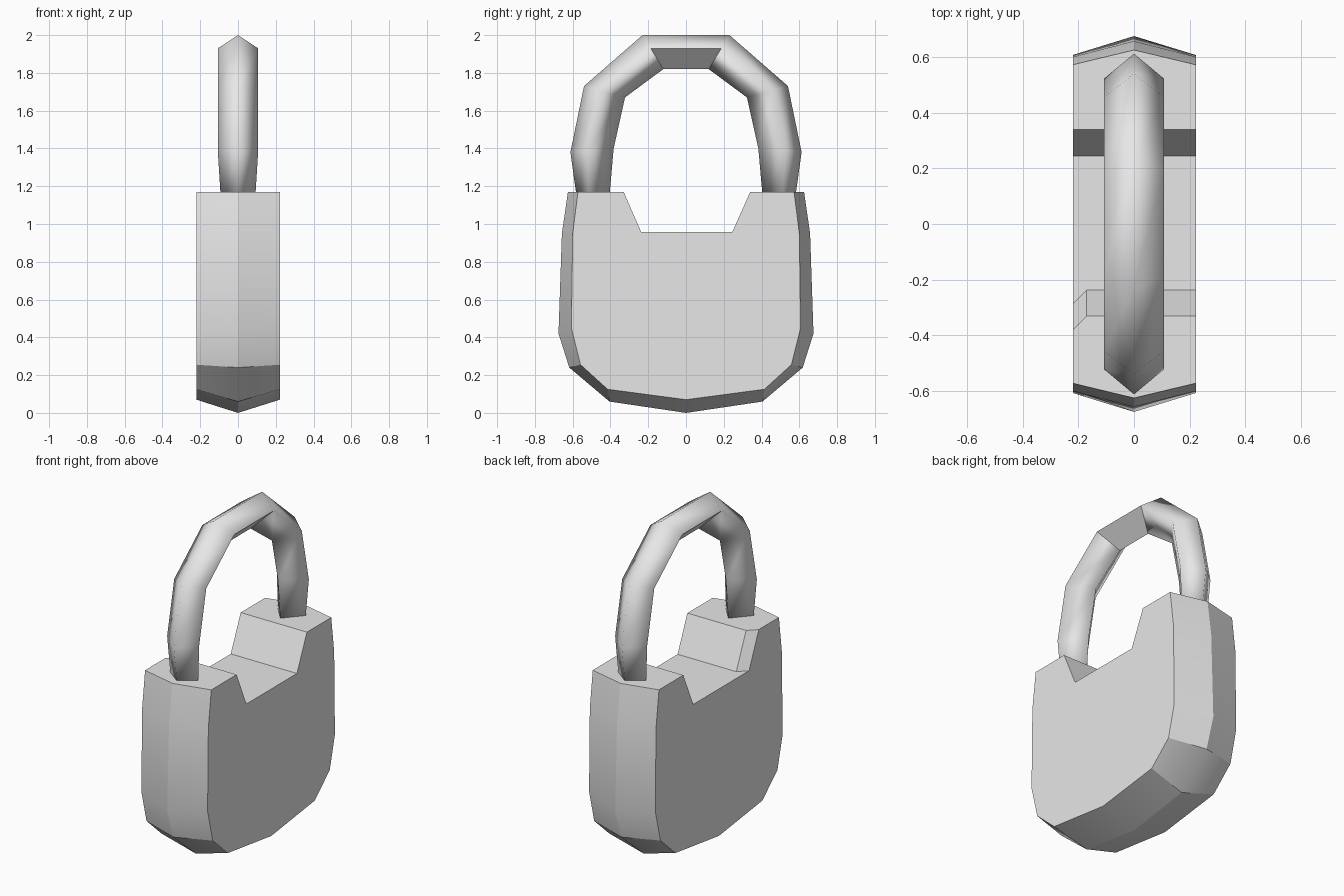
import bpy, bmesh, math

cube = bpy.data.objects.get("Cube")
if cube:
    bpy.data.objects.remove(cube, do_unlink=True)

steel = bpy.data.materials.new("grey_steel")
steel.use_nodes = True
colour = (0.8, 0.8, 0.8, 1)
steel.diffuse_color = colour
steel.node_tree.nodes["Principled BSDF"].inputs["Base Color"].default_value = colour


def loft(name, rings, closed, angle, sharp_rule=None):
    """Join equal-length closed rings into a capped skin."""
    bm = bmesh.new()
    loops = [[bm.verts.new(p) for p in ring] for ring in rings]
    for a, b in zip(loops, loops[1:]):
        for i in range(len(a)):
            j = (i + 1) % len(a)
            bm.faces.new((a[i], a[j], b[j], b[i]))
    if closed:
        bm.faces.new(loops[0])
        bm.faces.new(loops[-1])
    bmesh.ops.recalc_face_normals(bm, faces=bm.faces[:])
    mesh = bpy.data.meshes.new(name)
    bm.to_mesh(mesh)
    bm.free()
    mesh.materials.append(steel)
    obj = bpy.data.objects.new(name, mesh)
    bpy.context.collection.objects.link(obj)
    bpy.ops.object.select_all(action='DESELECT')
    obj.select_set(True)
    bpy.context.view_layer.objects.active = obj
    bpy.ops.object.shade_smooth_by_angle(angle=math.radians(angle))
    return obj


def mirrored(half):
    """Complete a half profile (y, z) listed from the -y end to the middle."""
    return half + [(-y, z) for y, z in reversed(half) if y != 0]


# Lock body: lofted across its width, with a ridge along the middle of the rim
ridge = mirrored([(-.625, 1.17), (-.657, .95), (-.675, .42), (-.618, .24), (-.405, .06), (0, .0)])
side = mirrored([(-.572, 1.17), (-.6, .95), (-.607, .45), (-.558, .255), (-.415, .125), (0, .07)])
notch = [(.34, 1.17), (.245, .957), (-.237, .957), (-.33, 1.17)]


def body_ring(x, blend, chamfer=0):
    rim = [(x, a[0] + (b[0] - a[0]) * blend, a[1] + (b[1] - a[1]) * blend)
           for a, b in zip(ridge, side)]
    cut = [(x, y - (chamfer if y < 0 else 0), z) for y, z in notch]
    return rim + cut


loft("lock_body", [body_ring(-.22, 1, .05), body_ring(-.17, .77),
                   body_ring(0, 0), body_ring(.222, 1)], True, 26)

# Shackle: four-sided bar bent into an arch
outer = mirrored([(-.58, 1.15), (-.612, 1.38), (-.54, 1.73), (-.23, 2.0)])
inner = mirrored([(-.405, 1.15), (-.383, 1.4), (-.323, 1.67), (-.12, 1.82)])
rings = []
for k, (o, n) in enumerate(zip(outer, inner)):
    w = .092 if k in (0, len(outer) - 1) else .107
    y, z = (o[i] + (n[i] - o[i]) * .39 for i in (0, 1))
    rings.append([(0, *o), (w, y, z), (0, *n), (-w, y, z)])
shackle = loft("shackle", rings, True, 180)

# Crisp edges round the underside of the top bar
mesh = shackle.data
for edge in mesh.edges:
    a, b = (mesh.vertices[i].co for i in edge.vertices)
    if min(a.z, b.z) > 1.8 and max(a.z, b.z) < 1.99:
        edge.use_edge_sharp = True
